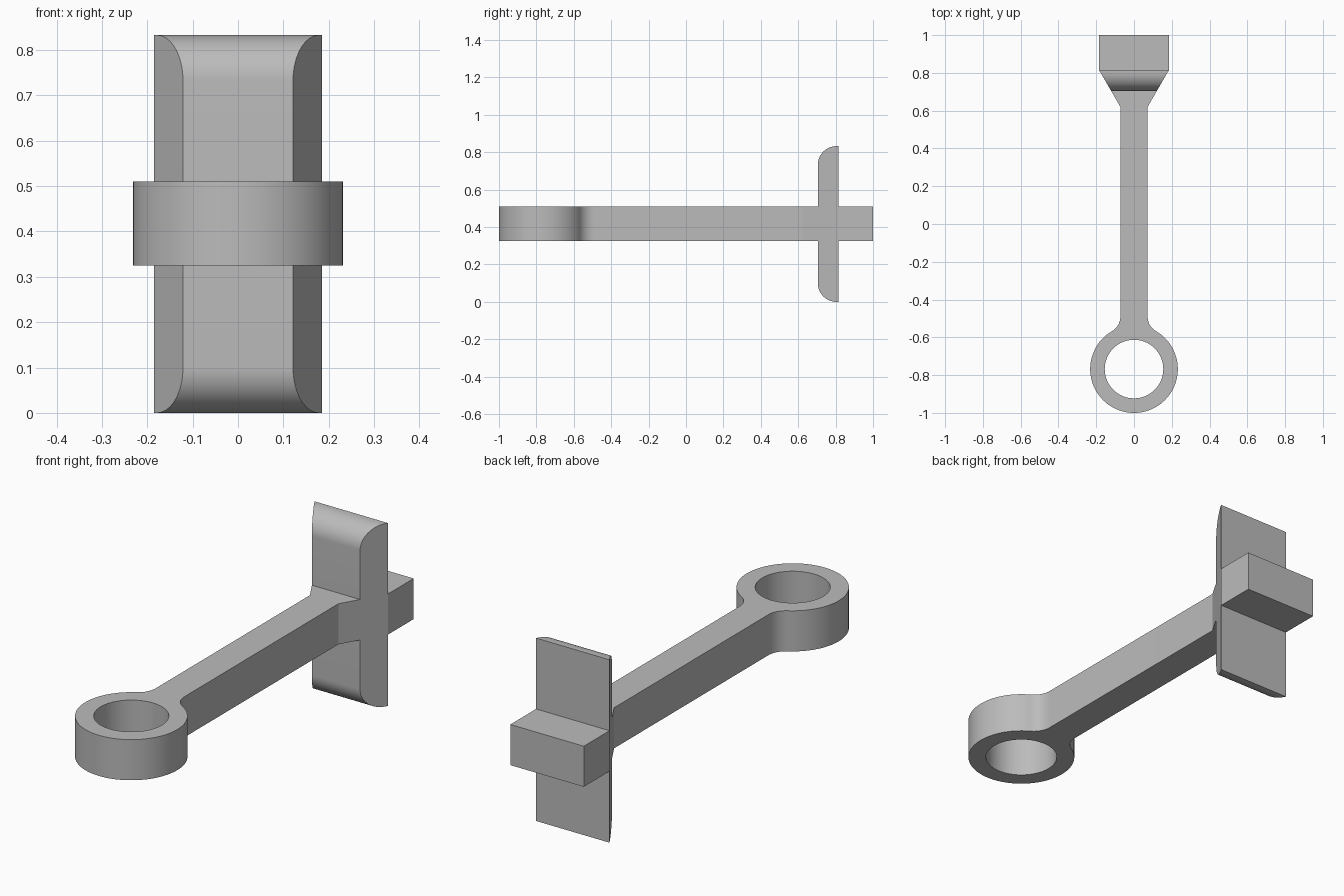
import bpy, bmesh
from math import pi, sin, cos, atan2, sqrt

cube = bpy.data.objects.get("Cube")
if cube:
    bpy.data.objects.remove(cube, do_unlink=True)

grey = bpy.data.materials.new("plain grey")
grey.use_nodes = True
colour = (0.5, 0.5, 0.5, 1)
grey.diffuse_color = colour
grey.node_tree.nodes["Principled BSDF"].inputs["Base Color"].default_value = colour

BOTTOM, TOP, HEIGHT = 0.325, 0.51, 0.833      # arm levels and overall height
ROD, HEAD = 0.072, 0.185                      # half widths
FLARE_START, FLARE_END = 0.62, 0.815          # where the arm widens
RING_Y, RING_R, HOLE_R, FILLET = -0.768, 0.232, 0.155, 0.09


def finish(bm, name):
    bmesh.ops.recalc_face_normals(bm, faces=bm.faces[:])
    mesh = bpy.data.meshes.new(name)
    bm.to_mesh(mesh)
    bm.free()
    mesh.materials.append(grey)
    obj = bpy.data.objects.new(name, mesh)
    bpy.context.collection.objects.link(obj)
    bpy.ops.object.select_all(action="DESELECT")
    obj.select_set(True)
    bpy.context.view_layer.objects.active = obj
    bpy.ops.object.shade_smooth_by_angle(angle=pi / 6)
    return obj


def arc(cx, cy, r, start, end, steps):
    angles = [start + (end - start) * i / steps for i in range(steps + 1)]
    return [(cx + r * cos(a), cy + r * sin(a)) for a in angles]


def half_width(y):
    t = (y - FLARE_START) / (FLARE_END - FLARE_START)
    return ROD + (HEAD - ROD) * t


# Arm: ring eye, filleted neck, straight rod, flared head block
fx = ROD + FILLET
fy = RING_Y + sqrt((RING_R + FILLET) ** 2 - fx ** 2)
tangent = atan2(fy - RING_Y, fx)
right = arc(0, RING_Y, RING_R, -pi / 2, tangent, 36)
right += arc(fx, fy, FILLET, tangent - pi, -pi, 12)[1:]
right += [(ROD, FLARE_START), (HEAD, FLARE_END), (HEAD, 1)]
outline = right + [(-x, y) for x, y in reversed(right[1:])]
hole = arc(0, RING_Y, HOLE_R, 0, 2 * pi, 64)[:-1]

bm = bmesh.new()
edges = []
for loop in (outline, hole):
    verts = [bm.verts.new((x, y, BOTTOM)) for x, y in loop]
    edges += [bm.edges.new((verts[i - 1], v)) for i, v in enumerate(verts)]
bmesh.ops.triangle_fill(bm, edges=edges, use_beauty=True)
extruded = bmesh.ops.extrude_face_region(bm, geom=bm.faces[:], use_keep_orig=True)
for item in extruded["geom"]:
    if isinstance(item, bmesh.types.BMVert):
        item.co.z = TOP
finish(bm, "arm_with_ring")


# Fins: tapered plates with a rounded outer front edge, above and below the arm
def fin(name, base, tip):
    front, radius = 0.705, 0.1
    direction = 1 if tip > base else -1
    corner = arc(front + radius, abs(tip - base) - radius, radius, pi, pi / 2, 16)
    profile = [(front, 0)] + corner + [(FLARE_END, abs(tip - base)), (FLARE_END, 0)]
    bm = bmesh.new()
    sides = [[bm.verts.new((s * half_width(y), y, base + direction * h))
              for y, h in profile] for s in (-1, 1)]
    for side in sides:
        bm.faces.new(side)
    left, right = sides
    for i in range(len(profile) - 1):
        bm.faces.new((left[i], left[i + 1], right[i + 1], right[i]))
    finish(bm, name)


fin("upper_fin", TOP, HEIGHT)
fin("lower_fin", BOTTOM, 0)
